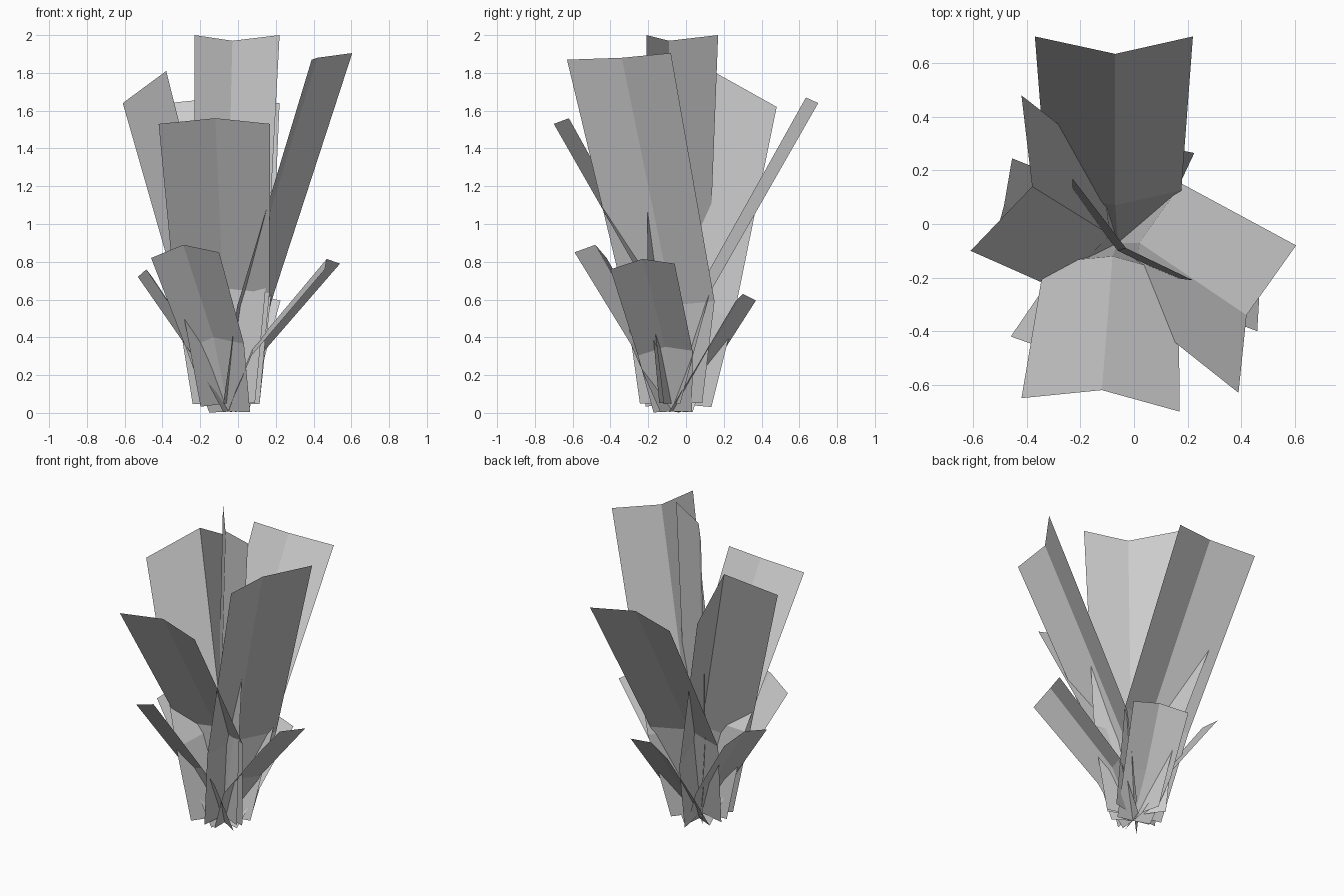
import bpy
from mathutils import Vector

if "Cube" in bpy.data.objects:
    bpy.data.objects.remove(bpy.data.objects["Cube"])


def row(centre, tip, k, kz):
    """Folded cross-section: the tip's V shape, scaled around a new centre."""
    c = Vector(centre)
    return [c + Vector(((p.x - tip[1].x) * k, (p.y - tip[1].y) * k, (p.z - tip[1].z) * kz))
            for p in tip]


def leaf(name, tip, mid, base):
    """Folded, bent leaf card: base, bend and tip rows of three points."""
    tip = [Vector(p) for p in tip]
    rows = [row(base, tip, 0.6, 0.1), row(mid, tip, 0.85, 0.85), tip]
    verts = [p for r in rows for p in r]
    faces = [(3 * r + c, 3 * r + c + 1, 3 * r + c + 4, 3 * r + c + 3)
             for r in range(2) for c in range(2)]
    mesh = bpy.data.meshes.new(name)
    mesh.from_pydata(verts, [], faces)
    mesh.update()
    bpy.context.collection.objects.link(bpy.data.objects.new(name, mesh))


# Tall leaves: tip edge (side, crease, side), then crease point at the bend
tall = {
    "centre_leaf": ([(-.23, .17, 2), (-.03, -.09, 1.97), (.22, -.21, 2)], (-.06, -.10, .70)),
    "back_leaf": ([(-.37, .70, 1.64), (-.07, .635, 1.67), (.22, .70, 1.64)], (-.07, .07, .66)),
    "left_leaf": ([(-.61, -.10, 1.64), (-.38, .14, 1.81), (-.42, .48, 1.62)], (-.09, -.04, .65)),
    "right_leaf": ([(.605, -.08, 1.905), (.42, -.34, 1.88), (.39, -.63, 1.87)], (.02, -.07, .57)),
    "front_leaf": ([(-.42, -.65, 1.53), (-.12, -.62, 1.56), (.17, -.70, 1.53)], (-.08, -.12, .66)),
}
for name, (tip, mid) in tall.items():
    leaf(name, tip, mid, (-.06, -.07, .05))

# Short outer leaves
short = {
    "short_front_leaf": ([(-.46, -.42, .82), (-.29, -.48, .89), (-.10, -.59, .85)], (-.13, -.20, .40)),
    "short_left_leaf": ([(-.53, -.10, .72), (-.485, .07, .76), (-.455, .245, .72)], (-.19, -.02, .32)),
    "short_right_leaf": ([(.46, -.40, .76), (.47, -.23, .815), (.54, -.06, .79)], (.08, -.11, .35)),
    "short_back_leaf": ([(-.12, .37, .595), (.05, .30, .63), (.225, .265, .595)], (-.02, .09, .28)),
}
for name, (tip, mid) in short.items():
    leaf(name, tip, mid, (-.05, -.07, .008))
